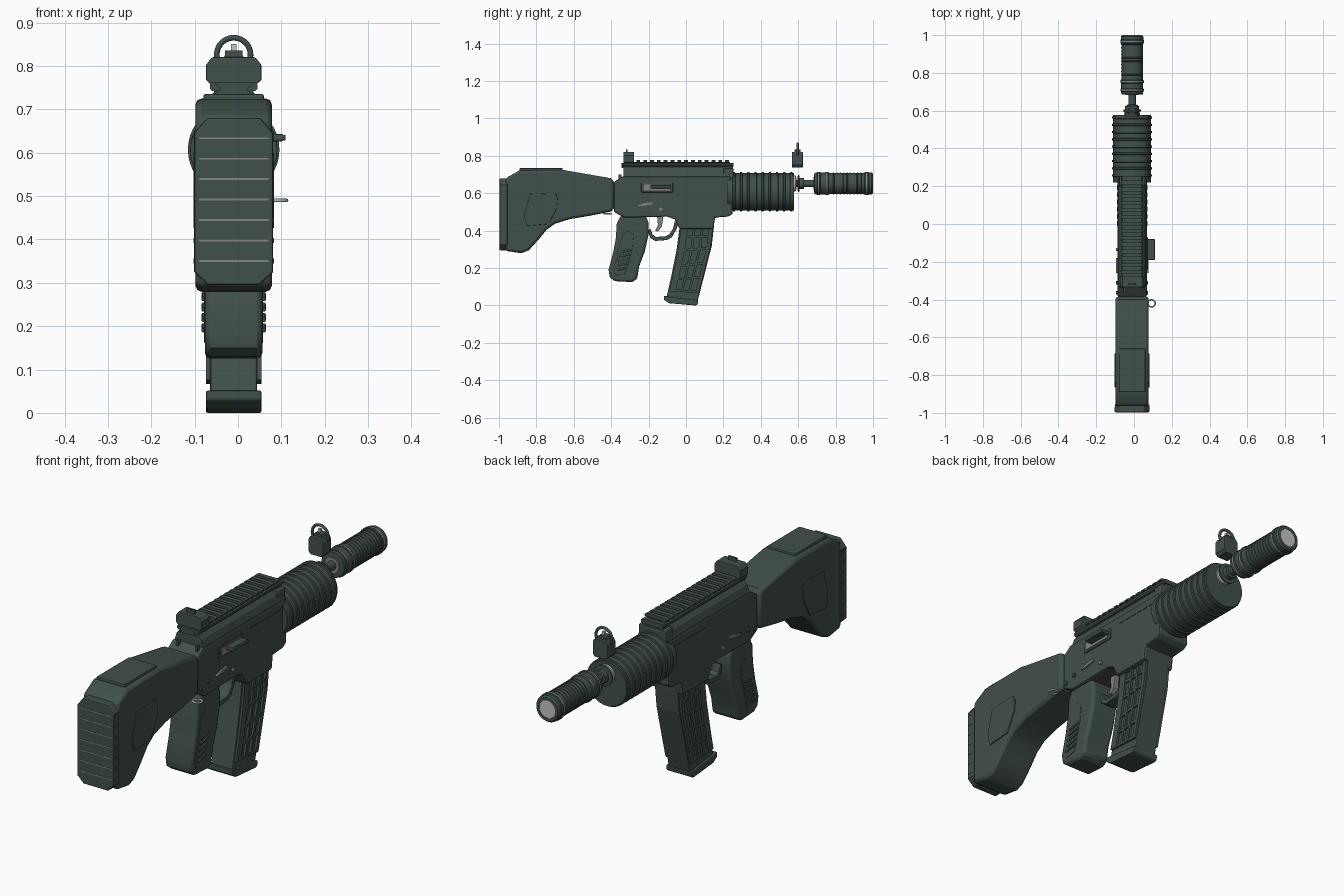
import bpy, bmesh, math
from mathutils import Vector

if "Cube" in bpy.data.objects:
    bpy.data.objects.remove(bpy.data.objects["Cube"])

CX = -0.01  # centre plane of the body


def mat(name, r, g, b):
    m = bpy.data.materials.new(name)
    m.diffuse_color = (r, g, b, 1)
    m.use_nodes = True
    m.node_tree.nodes["Principled BSDF"].inputs["Base Color"].default_value = m.diffuse_color
    return m


GREEN = mat("dark green", 0.053, 0.08, 0.071)
STEEL = mat("light steel", 0.56, 0.56, 0.54)
GREY = mat("mid grey", 0.23, 0.23, 0.21)


def finish(bm, name, m, bevel=0, smooth=0):
    bmesh.ops.recalc_face_normals(bm, faces=bm.faces)
    me = bpy.data.meshes.new(name)
    bm.to_mesh(me)
    bm.free()
    o = bpy.data.objects.new(name, me)
    bpy.context.collection.objects.link(o)
    me.materials.append(m)
    if bevel:
        b = o.modifiers.new("bevel", 'BEVEL')
        b.width, b.segments = bevel, 2
        b.limit_method, b.angle_limit = 'ANGLE', math.radians(50)
    if smooth:
        bpy.ops.object.select_all(action='DESELECT')
        o.select_set(True)
        bpy.context.view_layer.objects.active = o
        bpy.ops.object.shade_smooth_by_angle(angle=math.radians(smooth))
    return o


def extrude(name, pts, vec, m, bevel, smooth=0):
    bm = bmesh.new()
    f = bm.faces.new([bm.verts.new(p) for p in pts])
    r = bmesh.ops.extrude_face_region(bm, geom=[f])
    bmesh.ops.translate(bm, vec=vec, verts=[v for v in r['geom'] if isinstance(v, bmesh.types.BMVert)])
    return finish(bm, name, m, bevel, smooth)


def side(name, yz, hw, m=GREEN, bevel=0.0, smooth=0, cx=CX):
    """Side profile in y,z extruded across x."""
    return extrude(name, [(cx - hw, y, z) for y, z in yz], (2 * hw, 0, 0), m, bevel, smooth)


def along(name, xz, y0, y1, m=GREEN, bevel=0.0):
    """Mirrored half cross-section in x,z extruded along y."""
    full = xz + [(-x, z) for x, z in reversed(xz)]
    return extrude(name, [(CX + x, y0, z) for x, z in full], (0, y1 - y0, 0), m, bevel)


def box(name, x0, x1, y0, y1, z0, z1, m=GREEN, bevel=0.0):
    return side(name, [(y0, z0), (y1, z0), (y1, z1), (y0, z1)], (x1 - x0) / 2, m, bevel, 0, (x0 + x1) / 2)


def lathe(name, prof, cz, m=GREEN, n=32):
    """Profile of (y, radius) turned about the y axis."""
    bm = bmesh.new()
    rings = [[bm.verts.new((CX + r * math.cos(2 * math.pi * i / n), y, cz + r * math.sin(2 * math.pi * i / n)))
              for i in range(n)] for y, r in prof]
    for a, b in zip(rings, rings[1:]):
        for i in range(n):
            j = (i + 1) % n
            bm.faces.new((a[i], a[j], b[j], b[i]))
    bm.faces.new(rings[0])
    bm.faces.new(rings[-1])
    return finish(bm, name, m, 0, 35)


def ring(name, loc, R, r, axis, m):
    bpy.ops.mesh.primitive_torus_add(location=loc, major_radius=R, minor_radius=r, major_segments=28, minor_segments=8,
                                     rotation=(math.pi / 2, 0, 0) if axis == 'Y' else (0, 0, 0))
    o = bpy.context.object
    o.name = name
    o.data.materials.append(m)
    bpy.ops.object.shade_smooth_by_angle(angle=math.radians(60))


def ribs(y0, y1, count, lo, hi):
    p, s = [], (y1 - y0) / count
    for i in range(count):
        y = y0 + i * s
        p += [(y, lo), (y + s * .65, lo), (y + s * .7, hi), (y + s * .95, hi), (y + s, lo)]
    return p


# Stock, butt pad and cheek plate
side("stock", [(-.965, .68), (-.89, .722), (-.66, .725), (-.40, .68), (-.385, .66), (-.385, .52), (-.40, .502),
               (-.50, .482), (-.62, .462), (-.70, .437), (-.745, .405), (-.79, .35), (-.84, .295), (-.88, .279),
               (-.965, .292)], .088, GREEN, .014, 30)
along("butt_pad", [(.06, .295), (.091, .325), (.091, .645), (.062, .68)], -.997, -.955, GREEN, .005)
for i in range(7):
    z = .35 + i * .0472
    box("pad_groove", CX - .08, CX + .08, -.998, -.99, z - .0022, z + .0022, GREY)
    box("pad_edge_notch", CX - .0925, CX + .0925, -1.0 + .008, -.97, z - .006, z + .006)
box("cheek_plate", CX - .07, CX + .07, -.89, -.66, .715, .735, GREEN, .005)
side("stock_panel", [(-.835, .595), (-.70, .60), (-.685, .57), (-.69, .52), (-.735, .435), (-.85, .425), (-.865, .48)],
     .093, GREEN, .003)
ring("sling_loop", (.093, -.42, .49), .019, .004, 'Z', STEEL)

# Receiver with magazine well
side("receiver", [(-.385, .66), (-.34, .69), (.24, .69), (.25, .49), (.225, .475), (.155, .47), (.147, .41),
                  (-.035, .41), (-.06, .46), (-.10, .475), (-.33, .47), (-.385, .50)], .078, GREEN, .008)
along("upper_cover", [(.072, .66), (.072, .69), (.062, .72), (.045, .74), (.045, .757)], -.335, .25, GREEN, .003)
along("cover_lip", [(.05, .742), (.055, .748), (.055, .757), (.05, .762)], -.34, .255)
for s in (-1, 1):
    for i in range(6):
        y = -.01 + i * .038
        box("receiver_slot", CX + s * .078 - .003, CX + s * .078 + .003, y, y + .026, .651, .656)
    # Selector lever and pins
    side("selector", [(-.26, .535), (-.25, .53), (-.18, .54), (-.18, .552), (-.22, .548)], .005, GREY, 0, 0,
         CX + s * .081)
    for y, z in ((-.363, .515), (-.135, .515), (-.31, .53)):
        bpy.ops.mesh.primitive_cylinder_add(vertices=12, radius=.009, depth=.012,
                                            location=(CX + s * .079, y, z), rotation=(0, math.pi / 2, 0))
        bpy.context.object.name = "receiver_pin"
        bpy.context.object.data.materials.append(GREY if y > -.2 else GREEN)

# Ejection port and charging handle
box("port_frame", .06, .073, -.24, -.07, .605, .655, GREEN, .003)
box("port_bolt", .066, .076, -.225, -.085, .614, .647, GREY)
box("charging_handle", .07, .105, -.19, -.08, .626, .643, GREEN, .004)
box("handle_tip", .095, .11, -.19, -.08, .628, .641, GREEN, .003)

# Top rail
box("rail_base", CX - .035, CX + .035, -.28, .235, .752, .766)
for i in range(14):
    y = -.265 + i * .0365
    along("rail_tooth", [(.04, .762), (.055, .765), (.055, .772), (.045, .778)], y, y + .02)

# Rear sight
along("rear_sight_neck", [(.045, .735), (.03, .745), (.045, .762)], -.345, -.285)
along("rear_sight", [(.05, .755), (.064, .768), (.064, .802), (.05, .82)], -.335, -.278, GREEN, .003)
box("rear_sight_leaf", CX - .02, CX + .02, -.322, -.312, .815, .835)
for x in (-.055, .04):
    box("sight_screw", x, x + .012, -.36, -.345, .67, .70)

# Front sight with ring and post
along("front_sight", [(.028, .738), (.037, .75), (.037, .805), (.028, .82)], .566, .625, GREEN, .003)
ring("front_sight_ring", (CX, .597, .826), .039, .0065, 'Y', GREEN)
along("front_sight_foot", [(.025, .815), (.018, .83), (.008, .835)], .58, .612, GREEN)
box("front_sight_post", CX - .006, CX + .006, .591, .603, .82, .85, STEEL)

# Handguard
lathe("handguard", [(.22, .085), (.22, .1)] + ribs(.225, .57, 9, .1005, .1055) + [(.578, .1)], .607, n=40)
box("handguard_mount", CX - .07, CX + .07, .2, .255, .52, .735, GREEN, .008)

# Barrel, collar and suppressor
lathe("barrel", [(.56, .02), (.70, .02)], .652, GREEN, 20)
lathe("barrel_base_ring", [(.575, .042), (.586, .042), (.59, .03)], .652, STEEL, 24)
lathe("barrel_collar", [(.596, .028), (.598, .046), (.605, .046), (.607, .03), (.63, .03), (.632, .02)], .652,
      GREEN, 24)
lathe("suppressor", [(.685, .045), (.687, .057), (.70, .058), (.702, .062), (.715, .062), (.718, .058), (.745, .058),
                     (.747, .062), (.76, .062), (.763, .058)] + ribs(.775, .955, 10, .0565, .0585) +
      [(.957, .062), (.975, .062), (.978, .059), (.992, .059), (1.0, .053), (1.0, .04), (.99, .038)], .652)
for y in (.709, .7535, .966):
    lathe("suppressor_band", [(y - .003, .0626), (y + .003, .0626)], .652, GREY)
lathe("muzzle_disc", [(.985, .041), (.9985, .041)], .652, STEEL, 24)
lathe("suppressor_back_disc", [(.682, .034), (.69, .034)], .652, GREY, 24)

# Magazine, described by its rear and front edge curves
REAR = [(-.03, .45), (-.05, .30), (-.08, .15), (-.105, .04)]
FRONT = [(.15, .43), (.138, .32), (.10, .17), (.06, .015)]


def edge(c, t):
    k = min(int(t * 3), 2)
    return Vector(c[k]).lerp(Vector(c[k + 1]), t * 3 - k)


def mag_pt(u, t):
    return tuple(edge(REAR, t).lerp(edge(FRONT, t), u))


T = [i / 9 for i in range(10)]
side("magazine", [mag_pt(0, t) for t in T] + [mag_pt(1, t) for t in reversed(T)], .054, GREEN, .006)
for u0, u1 in ((0.04, .24), (.40, .47), (.63, .70), (.86, .97)):
    side("magazine_rib", [mag_pt(u0, t) for t in T[:-1]] + [mag_pt(u1, t) for t in reversed(T[:-1])], .064, GREEN)
for t in (.17, .34, .52, .69, .86):
    side("magazine_band", [mag_pt(.06, t), mag_pt(.96, t), mag_pt(.96, t + .03), mag_pt(.06, t + .03)], .0625)
side("magazine_base", [(-.118, .052), (-.118, .03), (-.09, .012), (.05, 0), (.062, .005), (.066, .028), (-.08, .045)],
     .064, GREEN, .004)

# Pistol grip with side panels and ridges
side("grip", [(-.35, .48), (-.37, .44), (-.375, .36), (-.39, .28), (-.414, .19), (-.407, .15), (-.38, .13),
              (-.29, .125), (-.262, .14), (-.25, .21), (-.22, .29), (-.20, .38), (-.20, .44), (-.215, .48)],
     .066, GREEN, .012, 30)
side("grip_panel", [(-.34, .38), (-.31, .40), (-.28, .38), (-.285, .31), (-.325, .17), (-.38, .16), (-.385, .20)],
     .068, GREEN, .002)
for i in range(5):
    z = .185 + i * .024
    y = -.375 + i * .006
    side("grip_ridge", [(y, z), (y + .06, z + .012), (y + .06, z + .022), (y, z + .01)], .074, GREEN, .003)

# Trigger and guard
side("trigger_guard", [(-.205, .40), (-.19, .36), (-.165, .345), (-.10, .35), (-.075, .365), (-.05, .41), (-.04, .45),
                       (-.06, .45), (-.07, .41), (-.09, .38), (-.11, .37), (-.16, .366), (-.178, .378), (-.19, .41)],
     .03, GREEN, .003)
side("trigger", [(-.155, .48), (-.15, .43), (-.165, .40), (-.15, .395), (-.13, .42), (-.12, .48)], .012, GREY, .002)
